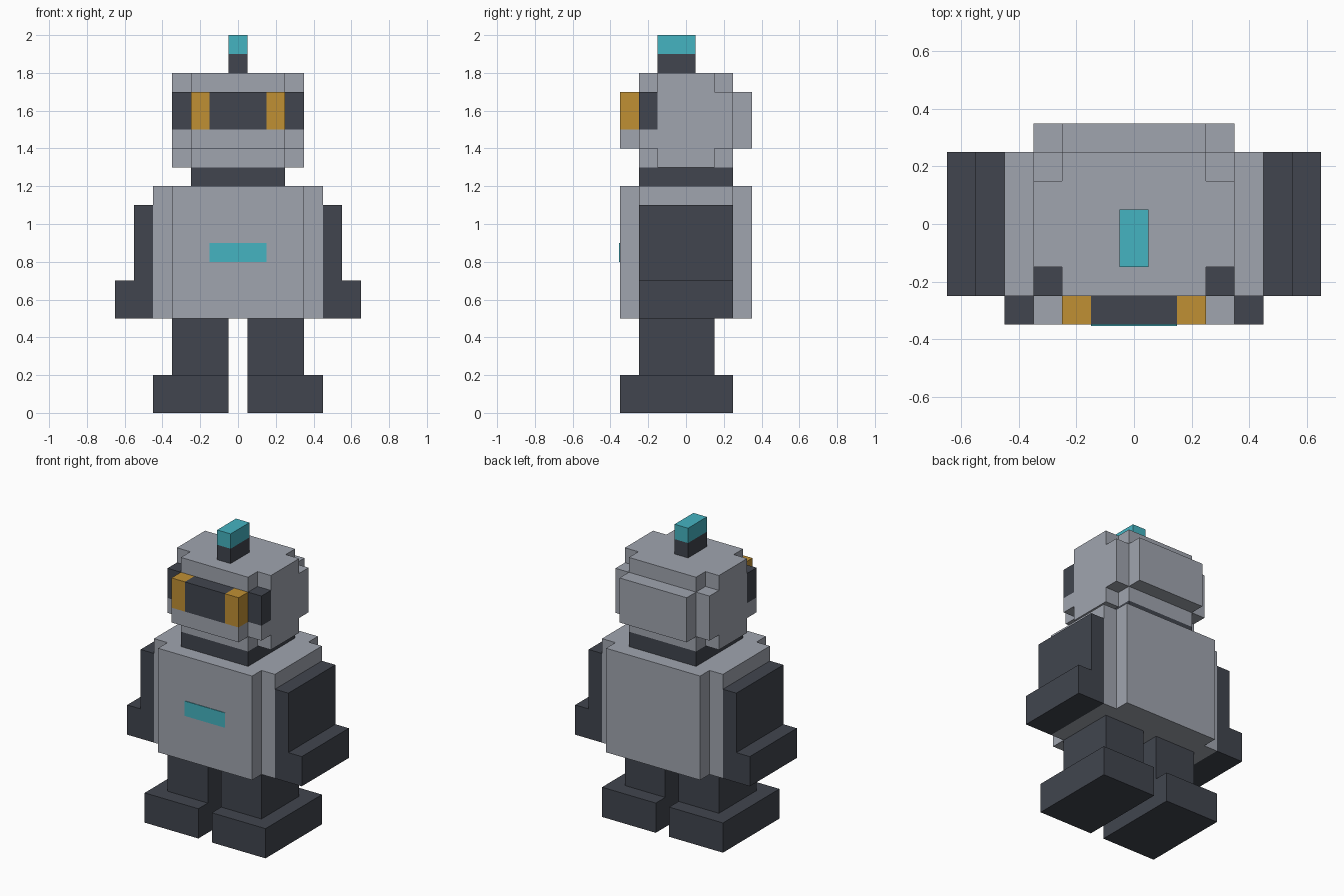
import bpy
import bmesh

cube = bpy.data.objects.get("Cube")
if cube:
    bpy.data.objects.remove(cube, do_unlink=True)


def material(name, rgb):
    """Flat material from 0-255 sRGB values, stored as linear."""
    lin = [(c / 255 / 12.92) if c < 11 else ((c / 255 + 0.055) / 1.055) ** 2.4 for c in rgb]
    mat = bpy.data.materials.new(name)
    mat.use_nodes = True
    mat.diffuse_color = (*lin, 1)
    bsdf = next(n for n in mat.node_tree.nodes if n.type == 'BSDF_PRINCIPLED')
    bsdf.inputs["Base Color"].default_value = (*lin, 1)
    return mat


GREY = material("light grey", (160, 165, 175))
DARK = material("charcoal", (65, 69, 78))
TEAL = material("teal", (69, 179, 193))
AMBER = material("amber", (192, 144, 52))


def prism(name, outline, lo, hi, mat, axis="z"):
    """Extrude a 2D outline: (x, y) along z, or (x, z) along y."""
    def place(p, h):
        return (p[0], p[1], h) if axis == "z" else (p[0], h, p[1])
    bm = bmesh.new()
    face = bm.faces.new([bm.verts.new(place(p, lo)) for p in outline])
    new = bmesh.ops.extrude_face_region(bm, geom=[face])["geom"]
    shift = (0, 0, hi - lo) if axis == "z" else (0, hi - lo, 0)
    bmesh.ops.translate(bm, vec=shift, verts=[v for v in new if isinstance(v, bmesh.types.BMVert)])
    bmesh.ops.recalc_face_normals(bm, faces=bm.faces)
    mesh = bpy.data.meshes.new(name)
    bm.to_mesh(mesh)
    bm.free()
    mesh.materials.append(mat)
    obj = bpy.data.objects.new(name, mesh)
    bpy.context.collection.objects.link(obj)
    return obj


def box(name, x, y, z, mat):
    rect = [(x[0], y[0]), (x[1], y[0]), (x[1], y[1]), (x[0], y[1])]
    return prism(name, rect, z[0], z[1], mat)


def symmetric(half):
    """Complete a right-half outline with its mirror image in x."""
    return half + [(-x, y) for x, y in reversed(half)]


def stepped(x, y, step=0.1):
    """Rectangle with one square notch cut from every corner."""
    return symmetric([(x - step, -y), (x - step, -y + step), (x, -y + step),
                      (x, y - step), (x - step, y - step), (x - step, y)])


# Torso with notched corners, chest light and neck
prism("torso", stepped(0.45, 0.35), 0.5, 1.2, GREY)
box("chest_light", (-0.15, 0.15), (-0.354, -0.349), (0.8, 0.9), TEAL)
box("neck", (-0.25, 0.25), (-0.25, 0.25), (1.2, 1.3), DARK)

# Head in stacked layers
narrow = symmetric([(0.25, -0.25), (0.25, -0.15), (0.35, -0.15),
                    (0.35, 0.15), (0.25, 0.15), (0.25, 0.25)])
prism("chin", narrow, 1.3, 1.4, GREY)
prism("jaw", stepped(0.35, 0.35), 1.4, 1.5, GREY)
prism("head_back", symmetric([(0.35, -0.15), (0.35, 0.25), (0.25, 0.25), (0.25, 0.35)]),
      1.5, 1.7, GREY)
prism("crown", narrow, 1.7, 1.8, GREY)

# Wraparound visor
prism("visor", symmetric([(0.15, -0.35), (0.15, -0.25), (0.35, -0.25), (0.35, -0.15)]),
      1.5, 1.7, DARK)

# Antenna
box("antenna_base", (-0.05, 0.05), (-0.15, 0.05), (1.8, 1.9), DARK)
box("antenna_tip", (-0.05, 0.05), (-0.15, 0.05), (1.9, 2.0), TEAL)

# Paired parts
for side, s in (("left", 1), ("right", -1)):
    def span(a, b):
        return sorted((s * a, s * b))
    box(side + "_eye", span(0.15, 0.25), (-0.35, -0.25), (1.5, 1.7), AMBER)
    arm = [(0.45, 0.5), (0.55, 0.5), (0.55, 1.1), (0.45, 1.1)]
    prism(side + "_arm", [(s * x, z) for x, z in arm], -0.25, 0.25, DARK, axis="y")
    box(side + "_hand", span(0.55, 0.65), (-0.25, 0.25), (0.5, 0.7), DARK)
    box(side + "_leg", span(0.05, 0.35), (-0.25, 0.15), (0.2, 0.5), DARK)
    box(side + "_foot", span(0.05, 0.45), (-0.35, 0.25), (0.0, 0.2), DARK)
